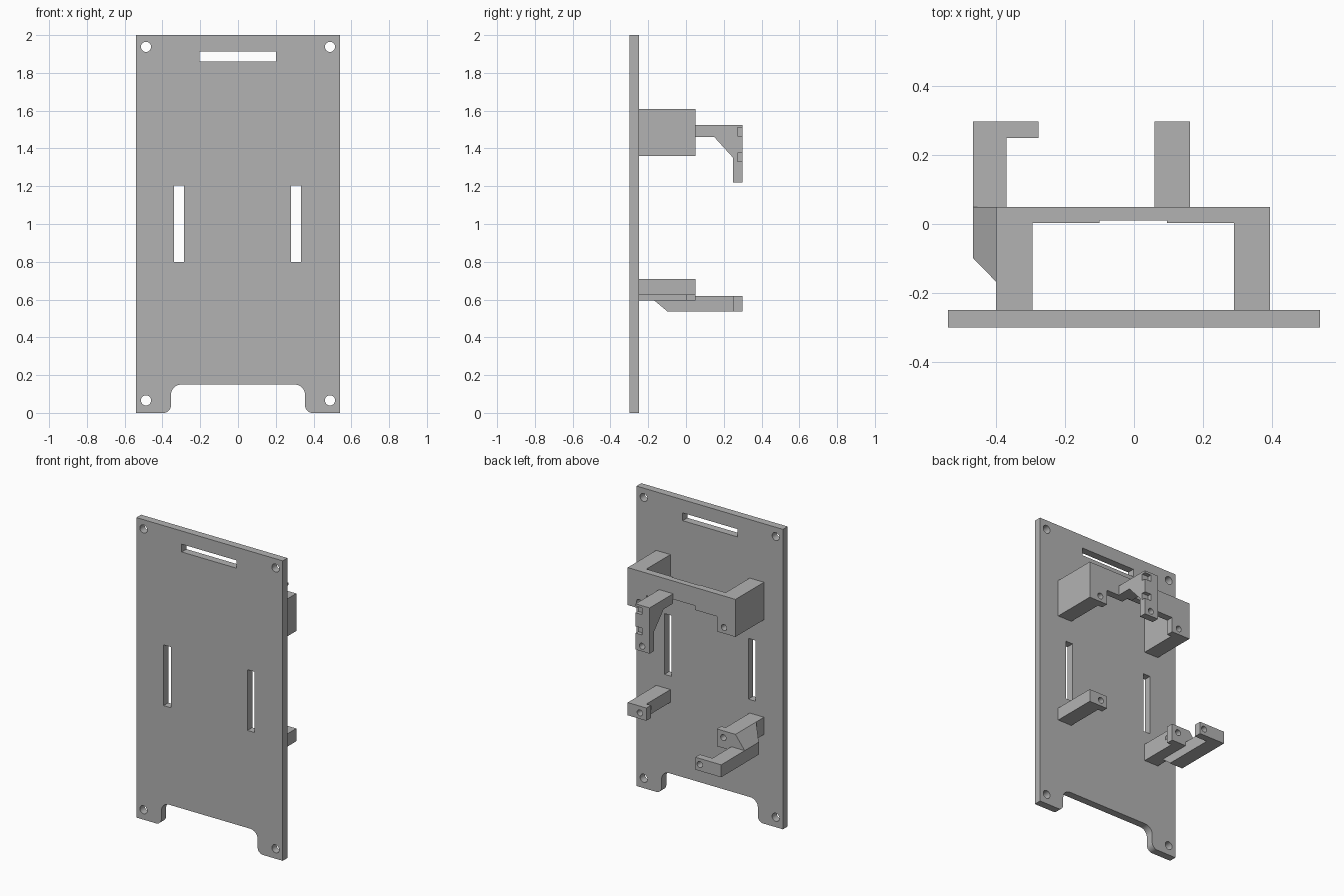
import bpy, bmesh
from math import sin, cos, pi
from mathutils import Vector

if "Cube" in bpy.data.objects:
    bpy.data.objects.remove(bpy.data.objects["Cube"])

grey = bpy.data.materials.new("plain grey")
grey.use_nodes = True
grey.diffuse_color = (0.45, 0.45, 0.45, 1)
grey.node_tree.nodes["Principled BSDF"].inputs["Base Color"].default_value = grey.diffuse_color

MID = -0.0025          # centre line of the mirrored features
BACK = 0.05            # rear plane of the mounting posts
PLATE_BACK = -0.25


def finish(name, bm):
    bmesh.ops.recalc_face_normals(bm, faces=bm.faces)
    mesh = bpy.data.meshes.new(name)
    bm.to_mesh(mesh)
    bm.free()
    mesh.materials.append(grey)
    ob = bpy.data.objects.new(name, mesh)
    bpy.context.scene.collection.objects.link(ob)
    return ob


def extrude(name, profile, start, end, axis="y"):
    """Profile is (x, z) along y, or (y, z) along x."""
    bm = bmesh.new()
    place = (lambda p: (p[0], start, p[1])) if axis == "y" else (lambda p: (start, p[0], p[1]))
    face = bm.faces.new([bm.verts.new(place(p)) for p in profile])
    ext = bmesh.ops.extrude_face_region(bm, geom=[face])
    step = Vector((0, end - start, 0)) if axis == "y" else Vector((end - start, 0, 0))
    bmesh.ops.translate(bm, vec=step, verts=[v for v in ext["geom"] if isinstance(v, bmesh.types.BMVert)])
    return finish(name, bm)


def box(name, x, y, z):
    x, y, z = sorted(x), sorted(y), sorted(z)
    return extrude(name, [(x[0], z[0]), (x[1], z[0]), (x[1], z[1]), (x[0], z[1])], *y)


def hull(name, points):
    bm = bmesh.new()
    for p in points:
        bm.verts.new(p)
    bmesh.ops.convex_hull(bm, input=bm.verts)
    return finish(name, bm)


def arc(cx, cz, r, start, end, n=8):
    return [(cx + r * cos(start + (end - start) * i / n), cz + r * sin(start + (end - start) * i / n))
            for i in range(n + 1)]


def hole(x, z, r, start, end):
    return extrude("hole_cutter", arc(x, z, r, 0, 2 * pi, 24)[:-1], start, end)


def combine(ob, tools, operation):
    for tool in tools:
        mod = ob.modifiers.new("combine", "BOOLEAN")
        mod.operation, mod.solver, mod.object = operation, "EXACT", tool
        bpy.context.view_layer.objects.active = ob
        bpy.ops.object.modifier_apply(modifier=mod.name)
        bpy.data.objects.remove(tool)


def smooth(ob):
    bpy.ops.object.select_all(action="DESELECT")
    ob.select_set(True)
    bpy.context.view_layer.objects.active = ob
    bpy.ops.object.shade_smooth_by_angle(angle=0.6)


# Back plate with rounded foot cutout
half = [(0.54, 2), (0.54, 0)]
half += arc(0.395, 0.04, 0.04, 1.5 * pi, pi)
half += arc(0.30, 0.095, 0.055, 0, pi / 2)
plate = extrude("back_plate", half + [(-x, z) for x, z in reversed(half)], -0.30, PLATE_BACK)

# Plate slots and corner screw holes
cuts = [box("slot", (-0.205, 0.2), (-0.4, -0.2), (1.86, 1.912))]
for s in (-1, 1):
    cuts.append(box("slot", (MID + s * 0.283, MID + s * 0.336), (-0.4, -0.2), (0.8, 1.205)))
    cuts += [hole(s * 0.487, z, 0.027, -0.4, -0.2) for z in (0.066, 1.938)]
combine(plate, cuts, "DIFFERENCE")
smooth(plate)

# Upper bracket: rear frame, two posts, middle relief
frame = [(0.3975, 1.61), (0.3975, 1.36), (0.26, 1.36), (0.26, 1.46), (0.098, 1.46), (0.098, 1.488)]
frame = [(MID + x, z) for x, z in frame] + [(MID - x, z) for x, z in reversed(frame)]
bracket = extrude("upper_bracket", frame, 0.003, BACK)
combine(bracket, [box("post", (MID + s * 0.2925, MID + s * 0.3975), (PLATE_BACK, BACK), (1.36, 1.61))
                  for s in (-1, 1)], "UNION")
cuts = [box("relief", (MID - 0.098, MID + 0.098), (-0.1, 0.01), (1.3, 1.7))]
cuts += [hole(MID + s * 0.313, 1.40, 0.02, -0.05, 0.1) for s in (-1, 1)]
combine(bracket, cuts, "DIFFERENCE")
smooth(bracket)

# Lower posts with inward screw tabs
for s, name, low in ((1, "lower_left_post", 0.625), (-1, "lower_right_post", 0.595)):
    post = box(name, (MID + s * 0.2925, MID + s * 0.3975), (PLATE_BACK, BACK), (low, 0.71))
    tab = box("tab", (MID + s * 0.26, MID + s * 0.35), (0.003, BACK), (low, 0.71))
    combine(post, [tab], "UNION")
    combine(post, [hole(MID + s * 0.308, 0.665, 0.02, -0.05, 0.1)], "DIFFERENCE")
    smooth(post)

# Hanging hook with gusset, side notches and clipped lower corner
hook = extrude("upper_hook", [(BACK, 1.525), (0.298, 1.525), (0.298, 1.22), (0.25, 1.22),
                              (0.25, 1.35), (0.15, 1.46), (BACK, 1.46)], 0.06, 0.163, "x")
cuts = [box("notch", (0.115, 0.2), (0.272, 0.35), (z, z + 0.045)) for z in (1.33, 1.465)]
cuts.append(extrude("corner_cutter", [(0.143, 1.2), (0.2, 1.2), (0.2, 1.257)], 0.2, 0.35))
cuts.append(hole(0.115, 1.255, 0.02, 0.2, 0.35))
combine(hook, cuts, "DIFFERENCE")
smooth(hook)

# Lower arm with inward end
arm = box("lower_arm", (-0.468, -0.37), (-0.10, 0.298), (0.537, 0.62))
combine(arm, [box("arm_end", (-0.468, -0.277), (0.25, 0.298), (0.537, 0.62))], "UNION")
combine(arm, [hole(-0.31, 0.58, 0.02, 0.2, 0.35)], "DIFFERENCE")
smooth(arm)

# Sloped web joining the lower arm to its post
hull("arm_web", [(-0.40, -0.168, 0.595), (-0.40, -0.168, 0.71), (-0.40, BACK, 0.71),
                 (-0.468, -0.098, 0.537), (-0.468, -0.098, 0.62), (-0.468, BACK, 0.537),
                 (-0.468, BACK, 0.62), (-0.37, -0.168, 0.595), (-0.37, -0.098, 0.537),
                 (-0.37, BACK, 0.537), (-0.37, BACK, 0.62)])
